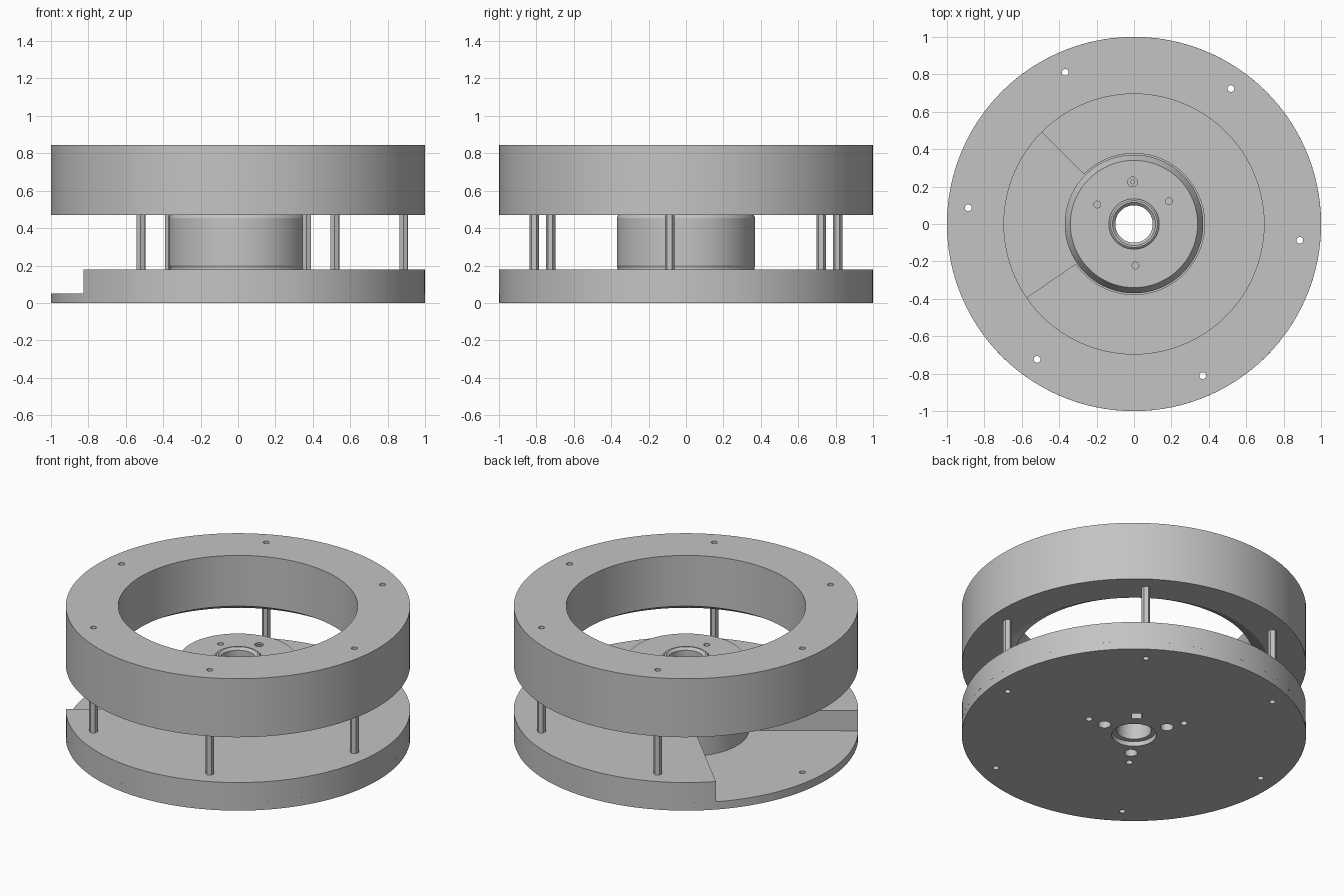
import bpy, bmesh
from math import sin, cos, radians, pi
from mathutils import Matrix

cube = bpy.data.objects.get("Cube")
if cube:
    bpy.data.objects.remove(cube)

grey = bpy.data.materials.new("machined_grey")
grey.use_nodes = True
COLOUR = (0.55, 0.55, 0.55, 1)
grey.diffuse_color = COLOUR
grey.node_tree.nodes["Principled BSDF"].inputs["Base Color"].default_value = COLOUR


def make(name, bm):
    bmesh.ops.recalc_face_normals(bm, faces=bm.faces)
    mesh = bpy.data.meshes.new(name)
    bm.to_mesh(mesh)
    bm.free()
    mesh.materials.append(grey)
    obj = bpy.data.objects.new(name, mesh)
    bpy.context.collection.objects.link(obj)
    return obj


def lathe(name, profile, start=0, sweep=360, steps=96):
    """Turn a closed (radius, z) profile about z; cap the ends of a part turn."""
    bm = bmesh.new()
    full = sweep == 360
    rings = []
    for i in range(steps if full else steps + 1):
        a = radians(start + sweep * i / steps)
        rings.append([bm.verts.new((r * cos(a), r * sin(a), z)) for r, z in profile])
    n = len(profile)
    for i in range(steps):
        a, b = rings[i], rings[(i + 1) % len(rings)]
        for j in range(n):
            k = (j + 1) % n
            bm.faces.new((a[j], b[j], b[k], a[k]))
    if not full:
        bm.faces.new(rings[0])
        bm.faces.new(rings[-1])
    return make(name, bm)


def spot(dist, angle):
    return dist * cos(radians(angle)), dist * sin(radians(angle))


def add_peg(bm, dist, angle, radius, z0, z1, sides=24):
    """Upright prism at a polar position."""
    x, y = spot(dist, angle)
    turn = radians(angle) + (pi / 4 if sides == 4 else 0)
    place = Matrix.Translation((x, y, (z0 + z1) / 2)) @ Matrix.Rotation(turn, 4, "Z")
    bmesh.ops.create_cone(bm, cap_ends=True, segments=sides, radius1=radius,
                          radius2=radius, depth=z1 - z0, matrix=place)


def drill(obj, pegs):
    bm = bmesh.new()
    for peg in pegs:
        add_peg(bm, *peg)
    cutter = make("drill_cutter", bm)
    cutter.hide_render = True
    mod = obj.modifiers.new("holes", "BOOLEAN")
    mod.operation = "DIFFERENCE"
    mod.solver = "EXACT"
    mod.object = cutter
    bpy.context.view_layer.objects.active = obj
    bpy.ops.object.modifier_apply(modifier=mod.name)
    bpy.data.objects.remove(cutter)


BOLT_R, BOLT_HOLE = 0.89, 0.018
bolts = [60 * i - 5.6 for i in range(6)]
GAP_BOLT = 3            # this bolt falls in the open wedge and has no post
bolt_holes = [(BOLT_R, a, BOLT_HOLE, -0.1, 1.0) for a in bolts]

# Base disc with stepped bore, mounting holes and square key hole
base = lathe("base_disc", [(0.13, 0), (1, 0), (1, 0.05), (0.1, 0.05), (0.1, 0.03), (0.13, 0.03)])
mounts = []
for a in (-5, 115, 235):
    mounts += [(0.32, a, 0.02, -0.1, 0.1), (0.21, a, 0.038, -0.1, 0.1)]
drill(base, bolt_holes + mounts + [(0.22, 54.5, 0.042, -0.1, 0.1, 4)])

# Raised deck with an open wedge
deck = lathe("raised_deck", [(0.377, 0.05), (1, 0.05), (1, 0.18), (0.377, 0.18)],
             start=214.4, sweep=280.6)
drill(deck, [h for i, h in enumerate(bolt_holes) if i != GAP_BOLT])

# Upper ring with chamfered lower bore
ring = lathe("upper_ring", [(0.78, 0.47), (1, 0.47), (1, 0.845), (0.695, 0.845), (0.695, 0.52)])
drill(ring, bolt_holes)

# Central hub with rim collar and four blind holes
hub = lathe("hub", [(0.1, 0.05), (0.365, 0.05), (0.365, 0.19), (0.37, 0.2), (0.37, 0.455),
                    (0.34, 0.51), (0.135, 0.51), (0.135, 0.522), (0.125, 0.53),
                    (0.115, 0.53), (0.1, 0.515)])
drill(hub, [(0.225, 92, 0.026, 0.45, 0.6)] +
      [(0.222, a, 0.018, 0.45, 0.6) for a in (33, 152, 272)])

# Pin inside the larger hub hole
bm = bmesh.new()
add_peg(bm, 0.225, 92, 0.013, 0.45, 0.505)
pin = make("hub_pin", bm)

# Hollow hexagonal posts between deck and ring
posts = []
for i, a in enumerate(bolts):
    if i != GAP_BOLT:
        bm = bmesh.new()
        add_peg(bm, BOLT_R, a, 0.026, 0.18, 0.47, 6)
        post = make(f"post_{i + 1}", bm)
        drill(post, [(BOLT_R, a, BOLT_HOLE, 0.1, 0.6)])
        posts.append(post)

# Smooth round walls, keep edges crisp
bpy.ops.object.select_all(action="DESELECT")
for obj in [base, deck, ring, hub, pin] + posts:
    obj.select_set(True)
bpy.context.view_layer.objects.active = base
bpy.ops.object.shade_smooth_by_angle(angle=radians(25))
